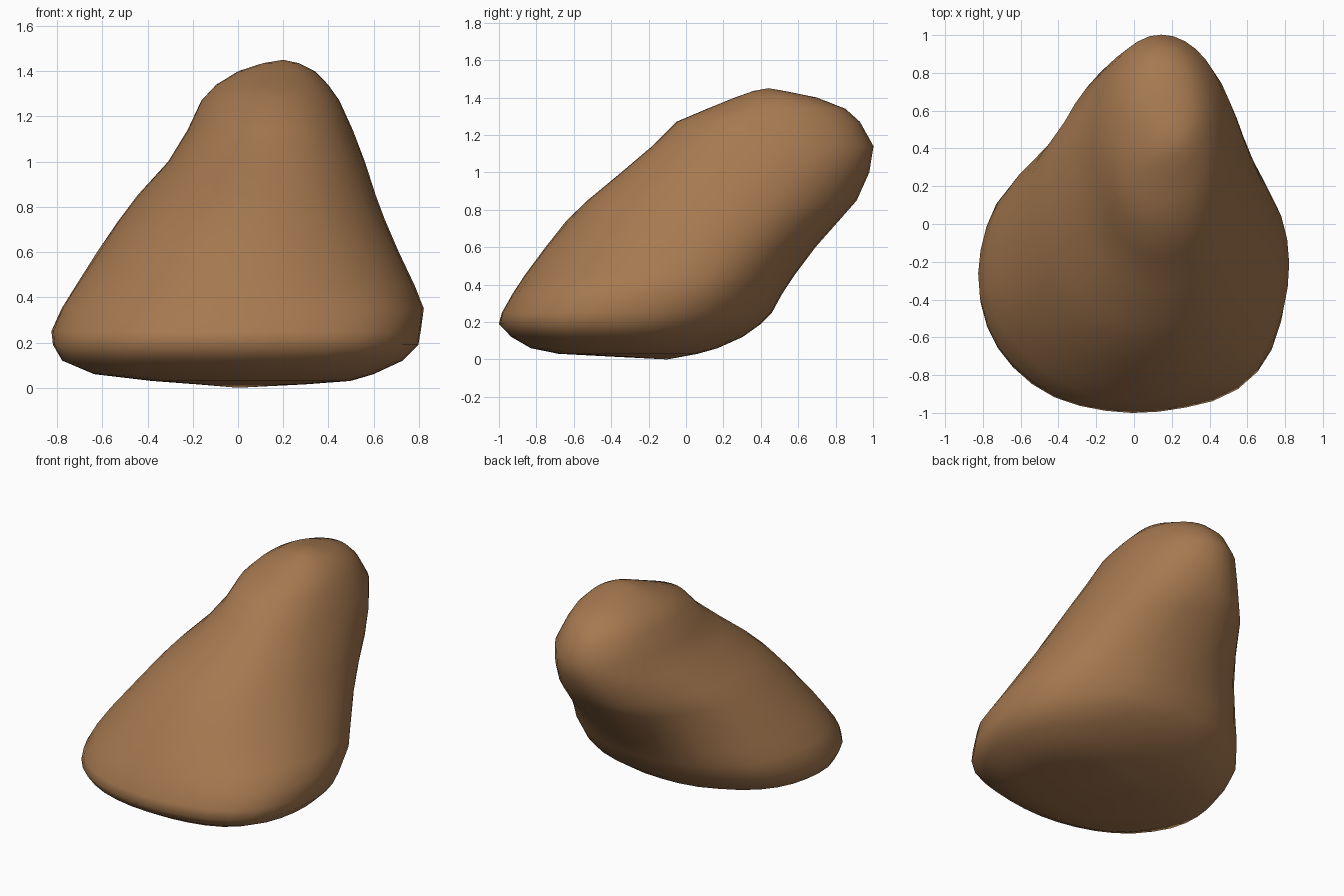
import bpy, bmesh, math
from mathutils import Vector, noise

if "Cube" in bpy.data.objects:
    bpy.data.objects.remove(bpy.data.objects["Cube"])

# Horizontal slices of the boulder: z, x min, x max, y min, y max
SLICES = [
    (0.015, -0.18, 0.30, -0.40, -0.02),
    (0.03, -0.38, 0.50, -0.68, 0.06),
    (0.06, -0.64, 0.60, -0.83, 0.17),
    (0.12, -0.78, 0.73, -0.935, 0.30),
    (0.19, -0.82, 0.80, -1.00, 0.40),
    (0.25, -0.825, 0.81, -0.985, 0.46),
    (0.35, -0.78, 0.82, -0.93, 0.515),
    (0.45, -0.72, 0.78, -0.865, 0.58),
    (0.60, -0.62, 0.71, -0.755, 0.69),
    (0.74, -0.53, 0.65, -0.64, 0.82),
    (0.85, -0.45, 0.61, -0.53, 0.915),
    (1.00, -0.31, 0.56, -0.35, 0.975),
    (1.14, -0.22, 0.51, -0.18, 1.00),
    (1.27, -0.16, 0.45, -0.05, 0.925),
    (1.34, -0.10, 0.40, 0.11, 0.85),
    (1.40, 0.00, 0.34, 0.26, 0.70),
    (1.435, 0.11, 0.27, 0.36, 0.53),
]
SIDES = 36


def squareness(z, c, s):
    """Outline exponent: fuller at the front right, flatter at the back left."""
    corner = abs(c * s) * 2
    if c > 0 and s < 0:
        return 2.1 + corner * (0.4 if z < 0.4 else 0.05)
    if c < 0 and s > 0:
        return 2.1 - corner * 0.38 * max(0.0, 1 - abs(z - 0.78) / 0.42)
    return 2.1


def slice_point(z, x0, x1, y0, y1, a):
    """Point on the rounded outline of one slice."""
    c, s = math.cos(a), math.sin(a)
    n = squareness(z, c, s)
    r = (abs(c) ** n + abs(s) ** n) ** (-1 / n)
    p = Vector(((x0 + x1) / 2 + (x1 - x0) / 2 * c * r,
                (y0 + y1) / 2 + (y1 - y0) / 2 * s * r, z))
    # gentle weathered unevenness
    k = 0.008 * noise.noise(p * 4)
    return p + Vector((c * k, s * k, 0))


bm = bmesh.new()
rings = [[bm.verts.new(slice_point(*sl, 2 * math.pi * i / SIDES))
          for i in range(SIDES)] for sl in SLICES]
for low, high in zip(rings, rings[1:]):
    for i in range(SIDES):
        j = (i + 1) % SIDES
        bm.faces.new((low[i], low[j], high[j], high[i]))

# Close the underside and the summit
bottom = bm.verts.new((0.0, -0.1, 0.0))
top = bm.verts.new((0.2, 0.44, 1.45))
for i in range(SIDES):
    j = (i + 1) % SIDES
    bm.faces.new((rings[0][j], rings[0][i], bottom))
    bm.faces.new((rings[-1][i], rings[-1][j], top))
bmesh.ops.recalc_face_normals(bm, faces=bm.faces)
for f in bm.faces:
    f.smooth = True

mesh = bpy.data.meshes.new("boulder")
bm.to_mesh(mesh)
bm.free()
boulder = bpy.data.objects.new("boulder", mesh)
bpy.context.collection.objects.link(boulder)

# Warm brown stone
mat = bpy.data.materials.new("brown stone")
mat.diffuse_color = (0.38, 0.19, 0.08, 1)
mat.use_nodes = True
mat.node_tree.nodes["Principled BSDF"].inputs["Base Color"].default_value = mat.diffuse_color
mesh.materials.append(mat)
